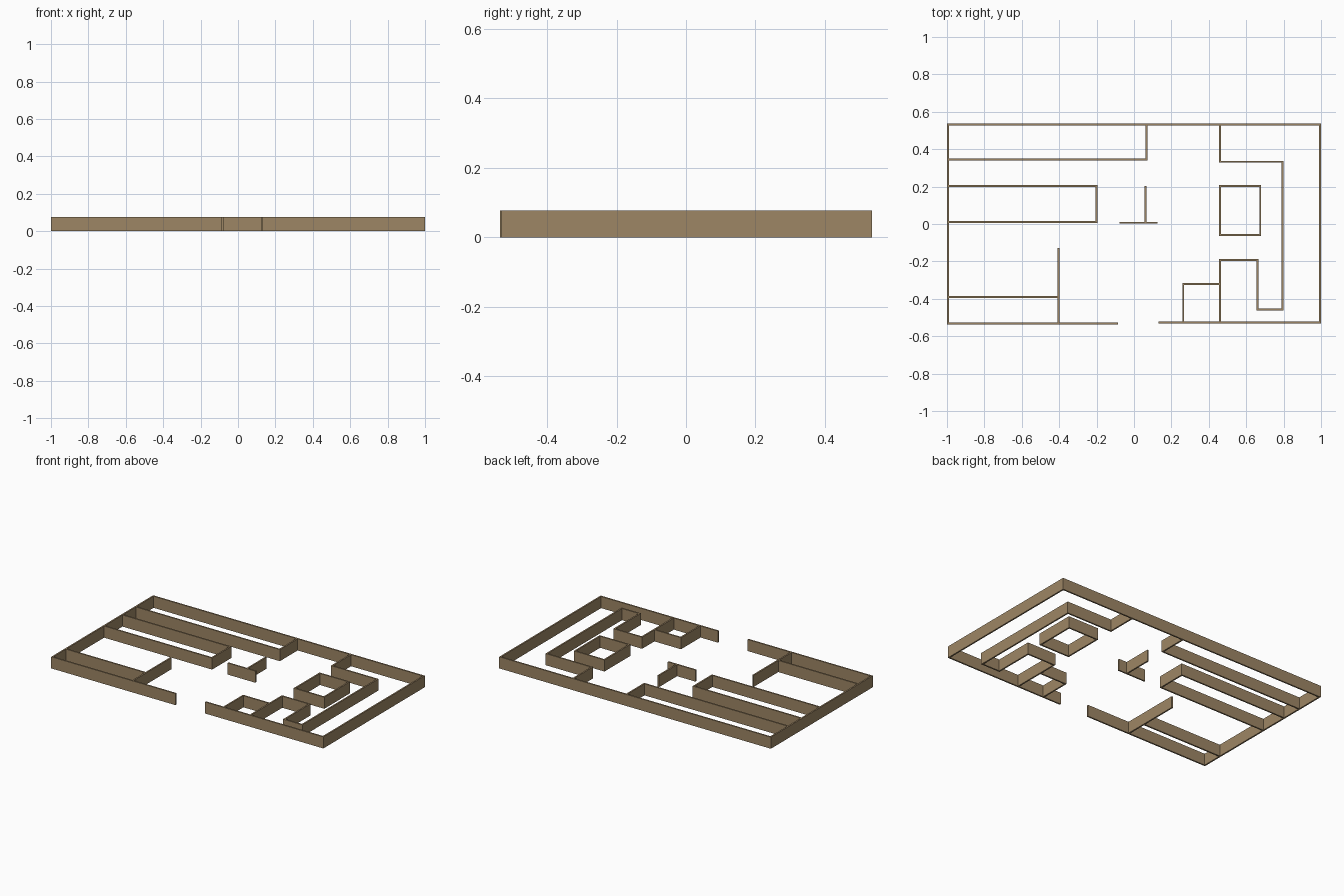
import bpy
import bmesh
from mathutils import Vector

cube = bpy.data.objects.get("Cube")
if cube:
    bpy.data.objects.remove(cube, do_unlink=True)

HEIGHT = 0.077
HALF = 0.005  # half the wall thickness

tan = bpy.data.materials.new("plaster_tan")
tan.use_nodes = True
tan.diffuse_color = (0.34, 0.24, 0.13, 1)
tan.node_tree.nodes["Principled BSDF"].inputs["Base Color"].default_value = tan.diffuse_color


def wall(name, points, closed=False):
    """Extrude a mitred wall along a right-angled centreline."""
    pts = [Vector(p) for p in points]
    n = len(pts)
    segments = n if closed else n - 1
    normals = []
    for i in range(segments):
        d = (pts[(i + 1) % n] - pts[i]).normalized()
        normals.append(Vector((-d.y, d.x)))
    bm = bmesh.new()
    rings = []
    for i, p in enumerate(pts):
        if closed:
            offset = normals[i - 1] + normals[i]
        elif i == 0:
            offset = normals[0]
        elif i == n - 1:
            offset = normals[-1]
        else:
            offset = normals[i - 1] + normals[i]
        a, b = p + offset * HALF, p - offset * HALF
        rings.append([bm.verts.new((q.x, q.y, z))
                      for q, z in ((a, 0), (b, 0), (b, HEIGHT), (a, HEIGHT))])
    for i in range(segments):
        r, s = rings[i], rings[(i + 1) % n]
        for k in range(4):
            m = (k + 1) % 4
            bm.faces.new((r[k], r[m], s[m], s[k]))
    if not closed:
        bm.faces.new(rings[0])
        bm.faces.new(rings[-1])
    bmesh.ops.recalc_face_normals(bm, faces=bm.faces)
    mesh = bpy.data.meshes.new(name)
    bm.to_mesh(mesh)
    bm.free()
    mesh.materials.append(tan)
    obj = bpy.data.objects.new(name, mesh)
    bpy.context.collection.objects.link(obj)


# Outer shell with the entrance gap at the front
wall("outer_wall", [(-0.086, -0.531), (-0.995, -0.531), (-0.995, 0.531),
                    (0.995, 0.531), (0.995, -0.526), (0.13, -0.526)])

# Rooms along the right-hand side of the building
wall("back_room_wall", [(-0.99, 0.344), (0.066, 0.344), (0.066, 0.526)])
wall("middle_room_wall", [(-0.99, 0.204), (-0.2, 0.204), (-0.2, 0.011), (-0.99, 0.011)])
wall("front_room_side_wall", [(-0.404, -0.526), (-0.404, -0.128)])
wall("front_room_divider", [(-0.99, -0.391), (-0.409, -0.391)])

# Free-standing partition in the hall
wall("hall_screen", [(-0.077, 0.007), (0.126, 0.007)])
wall("hall_screen_stem", [(0.062, 0.012), (0.062, 0.204)])

# Winding corridor wall, closed core and small front room
wall("corridor_wall", [(0.459, 0.526), (0.459, 0.333), (0.793, 0.333), (0.793, -0.458),
                       (0.661, -0.458), (0.661, -0.192), (0.459, -0.192), (0.459, -0.521)])
wall("core_room_wall", [(0.459, 0.204), (0.675, 0.204), (0.675, -0.059), (0.459, -0.059)], True)
wall("small_room_wall", [(0.263, -0.521), (0.263, -0.321), (0.454, -0.321)])
